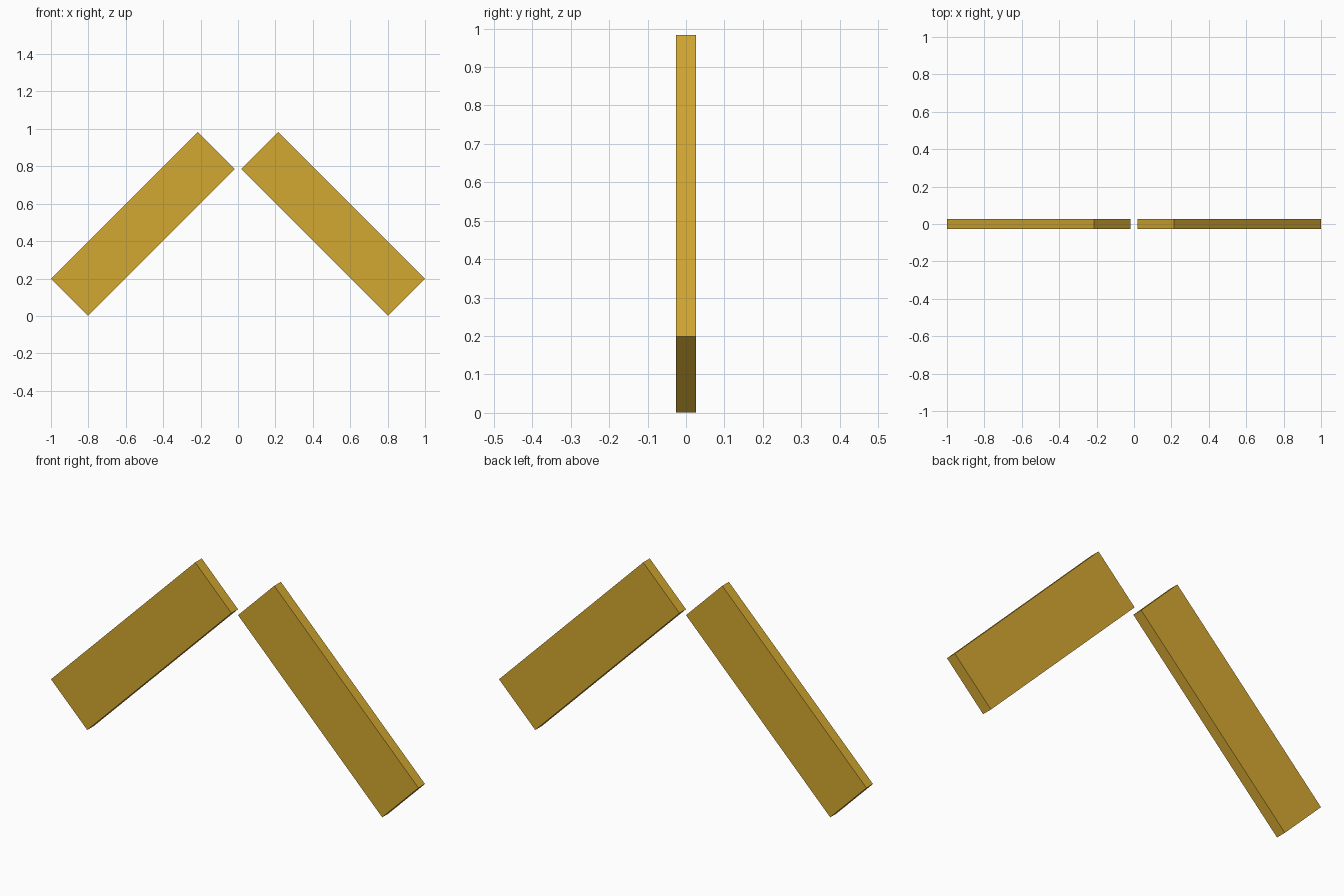
import bpy, math

if "Cube" in bpy.data.objects:
    bpy.data.objects.remove(bpy.data.objects["Cube"])

# Single golden colour
gold = bpy.data.materials.new("golden yellow")
gold.diffuse_color = (0.658, 0.392, 0.031, 1)
gold.use_nodes = True
gold.node_tree.nodes["Principled BSDF"].inputs["Base Color"].default_value = gold.diffuse_color

LENGTH, WIDTH, THICK = 1.11, 0.279, 0.051
CENTRE_X, CENTRE_Z = 0.509, 0.492


def plank(name, side):
    """Flat plank leaning 45 degrees toward the middle; side is -1 or 1."""
    bpy.ops.mesh.primitive_cube_add(
        size=1, location=(side * CENTRE_X, 0, CENTRE_Z),
        rotation=(0, side * math.radians(45), 0))
    ob = bpy.context.object
    ob.name = name
    ob.scale = (LENGTH, THICK, WIDTH)
    bpy.ops.object.transform_apply(location=False, rotation=True, scale=True)
    ob.data.materials.append(gold)


# Two mirrored planks forming an open chevron
plank("left_plank", -1)
plank("right_plank", 1)
